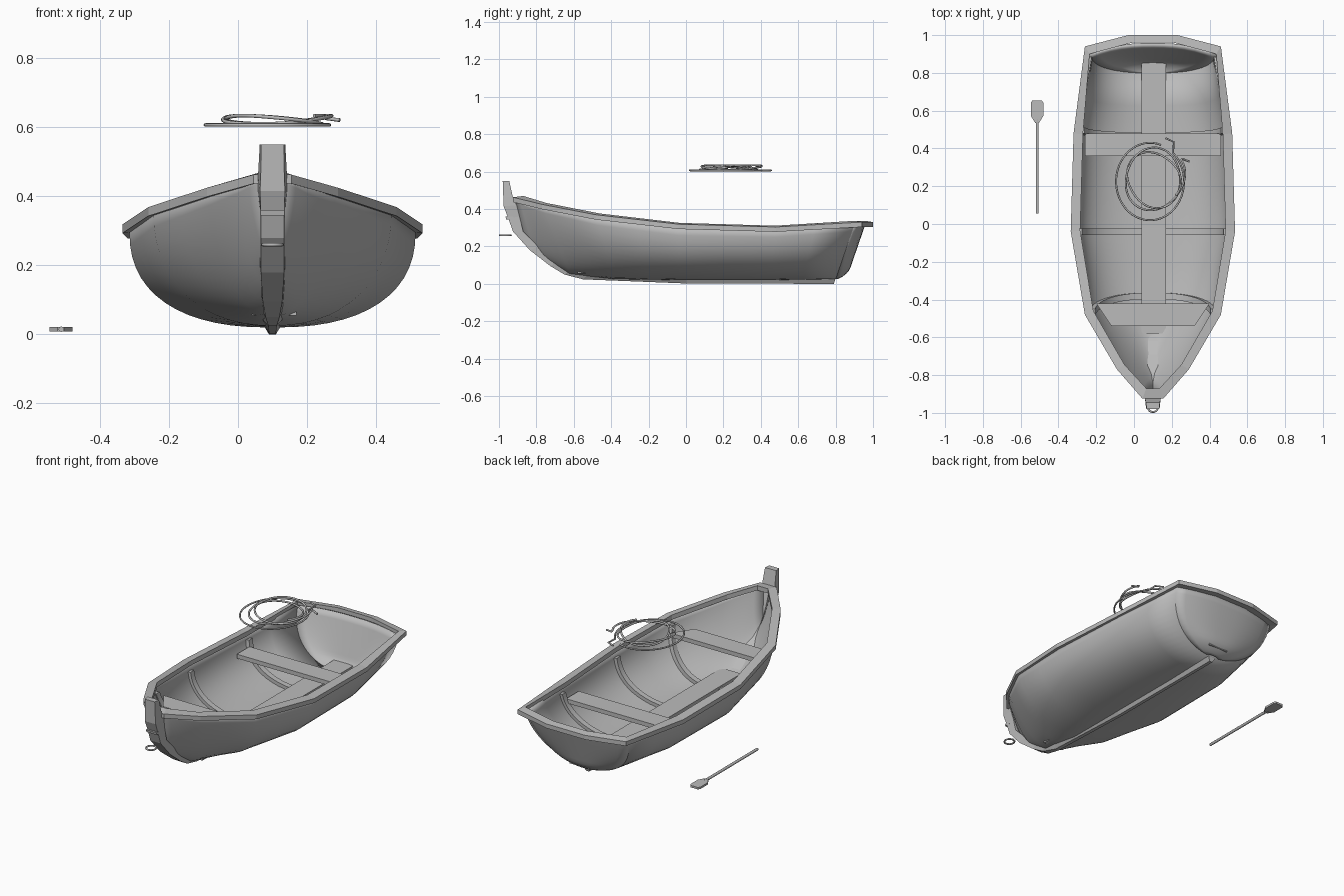
import bpy, bmesh, math
from mathutils import Vector

cube = bpy.data.objects.get("Cube")
if cube:
    bpy.data.objects.remove(cube)

CX = 0.1  # centreline of the boat

grey = bpy.data.materials.new("weathered grey")
grey.use_nodes = True
grey.diffuse_color = (0.5, 0.5, 0.5, 1)
grey.node_tree.nodes["Principled BSDF"].inputs["Base Color"].default_value = (0.5, 0.5, 0.5, 1)


def finish(name, bm, smooth=None, closed=True):
    if closed:
        bmesh.ops.recalc_face_normals(bm, faces=bm.faces)
    mesh = bpy.data.meshes.new(name)
    bm.to_mesh(mesh)
    bm.free()
    mesh.materials.append(grey)
    ob = bpy.data.objects.new(name, mesh)
    bpy.context.collection.objects.link(ob)
    if smooth:
        bpy.ops.object.select_all(action='DESELECT')
        ob.select_set(True)
        bpy.context.view_layer.objects.active = ob
        bpy.ops.object.shade_smooth_by_angle(angle=math.radians(smooth))
    return ob


def sheet(name, rows, thickness, flip=False):
    """Curved panel through rows of points, thickened inward."""
    bm = bmesh.new()
    grid = [[bm.verts.new(p) for p in row] for row in rows]
    for a, b in zip(grid, grid[1:]):
        for i in range(len(a) - 1):
            quad = [a[i], a[i + 1], b[i + 1], b[i]]
            bm.faces.new(quad[::-1] if flip else quad)
    bmesh.ops.remove_doubles(bm, verts=bm.verts, dist=0.0005)
    ob = finish(name, bm, 40, closed=False)
    mod = ob.modifiers.new("thickness", 'SOLIDIFY')
    mod.thickness, mod.offset = thickness, -1
    return ob


def loft(name, rings, loop=False, smooth=None):
    """Solid through matching rings of points."""
    bm = bmesh.new()
    vs = [[bm.verts.new(p) for p in ring] for ring in rings]
    n = len(vs[0])
    for a, b in zip(vs, vs[1:] + ([vs[0]] if loop else [])):
        for i in range(n):
            bm.faces.new((a[i], a[(i + 1) % n], b[(i + 1) % n], b[i]))
    if not loop:
        bm.faces.new(vs[0])
        bm.faces.new(vs[-1])
    return finish(name, bm, smooth)


def prism(name, outline, z0, z1):
    return loft(name, [[(x, y, z) for x, y in outline] for z in (z0, z1)])


# Hull stations: half width, sheer y, sheer z, keel y, keel z, fullness
STATIONS = [
    (.340, .90, .315, .80, .025, 2.1),
    (.405, .48, .292, .45, .020, 2.35),
    (.415, -.04, .305, -.04, .020, 2.4),
    (.345, -.48, .358, -.38, .025, 2.2),
    (.180, -.76, .412, -.62, .050, 1.9),
    (.105, -.85, .430, -.75, .125, 1.7),
    (.030, -.92, .450, -.89, .270, 1.4),
]


def hull(s, t, inset=0.0):
    """Point on the hull; s runs stern to bow, t from -1 (right) to 1 (left)."""
    i = min(int(s), len(STATIONS) - 2)
    f = s - i
    w, ys, zs, yk, zk, n = (a + (b - a) * f for a, b in zip(STATIONS[i], STATIONS[i + 1]))
    ang = abs(t) * math.pi / 2
    across = math.sin(ang) ** (2 / n)
    drop = math.cos(ang) ** (2 / n) if abs(t) < 1 else 0
    x = math.copysign((w - inset) * across, t)
    z = zs - (zs - zk - inset) * drop
    return Vector((CX + x, ys + (yk - ys) * drop, z))


T = [i / 14 for i in range(-14, 15)]
sheet("hull", [[hull(s / 2, t) for t in T] for s in range(13)], 0.018)

# Transom bulging aft
rows = []
for j in range(1, 15):
    edge = hull(0, j / 14)
    w = edge.x - CX
    bulge = 0.058 * min(1, w / 0.2)
    rows.append([(CX + w * u / 6, edge.y + bulge * (1 - abs(u / 6) ** 2.5), edge.z)
                 for u in range(-6, 7)])
sheet("transom", rows, 0.018, flip=True)

# Gunwale: outer x, outer y, inner x, inner y, top z
RAIL = [
    (.055, -.925, .035, -.87, .47), (.19, -.77, .15, -.745, .432),
    (.36, -.48, .315, -.46, .376), (.435, -.04, .385, -.035, .326),
    (.42, .48, .37, .475, .311), (.36, .94, .335, .90, .337), (.13, 1.0, .11, .96, .337),
]
half = [(1, p) for p in RAIL]
rings = []
for side, (ox, oy, ix, iy, z) in half + [(-1, p) for p in reversed(RAIL)]:
    o, n = CX + side * ox, CX + side * ix
    rings.append([(o, oy, z - .007), (n, iy, z), (n, iy, z - .028), (o, oy, z - .033)])
loft("gunwale", rings, loop=True)

# Stem and keel: outer y, outer z, inner y, inner z, outer and inner half width
SPINE = [
    (-.980, .55, -.945, .55, .033, .037), (-.977, .47, -.925, .46, .034, .042),
    (-.975, .415, -.905, .42, .036, .042), (-.950, .35, -.89, .36, .034, .036),
    (-.925, .28, -.87, .28, .034, .036), (-.835, .18, -.79, .20, .034, .036),
    (-.725, .095, -.69, .12, .028, .034), (-.65, .05, -.62, .075, .020, .032),
    (-.55, .024, -.53, .045, .012, .030), (0, .002, 0, .026, .010, .026),
    (.79, 0, .80, .030, .010, .026),
]
loft("stem_and_keel", [[(CX - a, yo, zo), (CX + a, yo, zo), (CX + b, yi, zi), (CX - b, yi, zi)]
                       for yo, zo, yi, zi, a, b in SPINE])
loft("stem_collar", [[(CX - a, y0, z), (CX + a, y0, z), (CX + a, -.89, z), (CX - a, -.89, z)]
                     for z, y0, a in ((.345, -.962, .035), (.36, -.965, .035))])

# Ribs following the hull
for name, s in (("aft_rib", .95), ("middle_rib", 2.0), ("forward_rib", 3.0)):
    rings = []
    for i in range(-13, 14):
        t = i / 13 * .93
        pair = [(hull(s, t, d)) for d in (.012, .038)]
        a, b = pair
        dy = Vector((0, .017, 0))
        rings.append([a - dy, a + dy, b + dy, b - dy])
    loft(name, rings, smooth=30)

# Seats and floor plank
prism("aft_seat", [(-.26, .36), (.46, .36), (.46, .48), (-.26, .48)], .195, .22)
prism("forward_seat", [(-.12, -.54), (.32, -.54), (.40, -.42), (-.20, -.42)], .262, .287)
prism("floor_plank", [(.04, -.58), (.17, -.58), (.17, .86), (.04, .86)], .055, .078)

# Mooring ring
bpy.ops.mesh.primitive_torus_add(location=(CX, -.966, .26), major_radius=.028, minor_radius=.005,
                                 major_segments=20, minor_segments=8)
ring = bpy.context.object
ring.name = "mooring_ring"
ring.scale = (1, 1.05, 1)
ring.data.materials.append(grey)
bpy.ops.object.shade_smooth()


def rope(name, points, radius):
    cu = bpy.data.curves.new(name, 'CURVE')
    cu.dimensions = '3D'
    cu.bevel_depth, cu.bevel_resolution = radius, 2
    cu.use_fill_caps = True
    sp = cu.splines.new('POLY')
    sp.points.add(len(points) - 1)
    for p, co in zip(sp.points, points):
        p.co = (*co, 1)
    cu.materials.append(grey)
    ob = bpy.data.objects.new(name, cu)
    bpy.context.collection.objects.link(ob)


# Rope coil: one flat outer turn, then looser turns lying above it
flat, loose = [], []
for i in range(53):
    a = math.radians(75 - 7 * i)
    flat.append((.085 + .18 * math.cos(a), .225 + .205 * math.sin(a), .607))
flat = [(.27, .385, .607), (.165, .455, .607)][1:] + [(.21, .435, .607)] + flat[4:]
for i in range(100):
    a = math.radians(35 - 8 * i)
    k = i / 99
    r = .165 - .03 * k + .012 * math.sin(2.3 * a)
    loose.append((.105 + r * math.cos(a), .24 + r * math.sin(a),
                  .622 + .012 * math.sin(a * 1.4 + 1)))
loose = [(.295, .33, .621), (.255, .345, .626)] + loose
rope("rope_outer_turn", flat, .005)
rope("rope_coil", loose, .0055)

# Paddle lying beside the boat
bpy.ops.mesh.primitive_cylinder_add(vertices=10, radius=.008, depth=.50,
                                    location=(-.512, .305, .015), rotation=(math.pi / 2, 0, 0))
shaft = bpy.context.object
shaft.name = "paddle_shaft"
shaft.data.materials.append(grey)
bpy.ops.object.shade_smooth_by_angle(angle=math.radians(40))
side = [(.010, .535), (.033, .572), (.033, .642), (.024, .655)]
blade = [(-.513 + x, y) for x, y in side] + [(-.513 - x, y) for x, y in reversed(side)]
prism("paddle_blade", blade, .009, .021)
